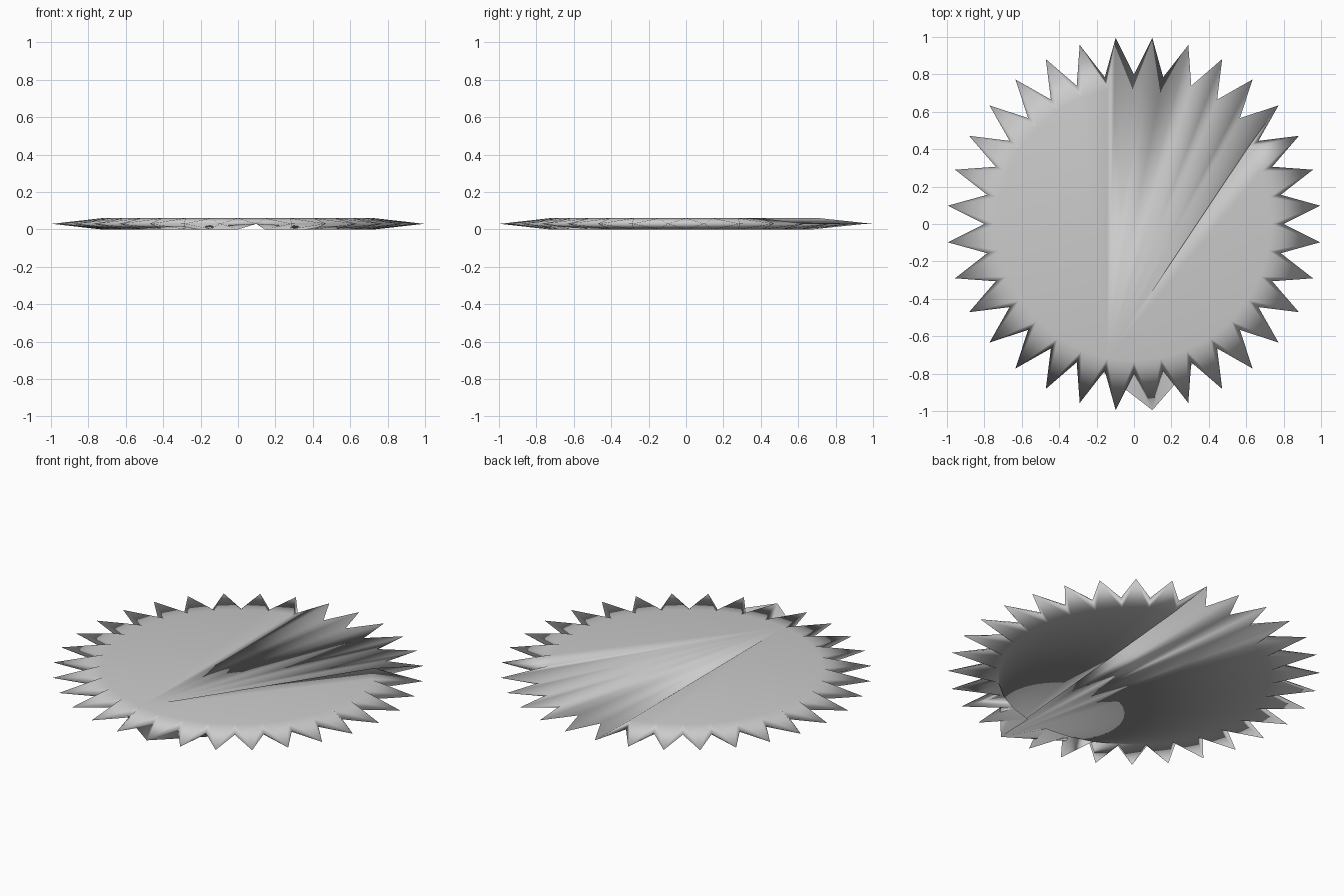
import bpy, bmesh, math

if "Cube" in bpy.data.objects:
    bpy.data.objects.remove(bpy.data.objects["Cube"])

TEETH = 32
R_TIP, R_VALLEY, R_CAP = 1.0, 0.80, 0.73
HEIGHT = 0.06
STEP = 2 * math.pi / TEETH

bm = bmesh.new()


def point(radius, index, z):
    a = index * STEP
    return bm.verts.new((radius * math.cos(a), radius * math.sin(a), z))


# Toothed rim at mid height, with a cap ring above and below
valleys = [point(R_VALLEY, i, HEIGHT / 2) for i in range(TEETH)]
tips = [point(R_TIP, i + 0.5, HEIGHT / 2) for i in range(TEETH)]


def side(z, first, last, apex_index, apex_is_tip):
    """Bevelled teeth plus a fan cap; teeth first..last are joined to the fan directly."""
    # cap ring, skipping the corners between the pleated teeth
    ring = [None if first < i <= last else point(R_CAP, i, z) for i in range(TEETH)]

    # tooth bevels
    for i in range(TEETH):
        j = (i + 1) % TEETH
        if ring[i]:
            bm.faces.new((valleys[i], tips[i], ring[i]))
        if ring[j]:
            bm.faces.new((tips[i], valleys[j], ring[j]))
        if ring[i] and ring[j]:
            if not (apex_is_tip and i == apex_index):
                bm.faces.new((tips[i], ring[j], ring[i]))

    # outline of the cap, dipping to the rim along the pleated teeth
    outline = []
    for i in range(TEETH):
        outline.append(ring[i] or valleys[i])
        if first <= i <= last or (apex_is_tip and i == apex_index):
            outline.append(tips[i])

    # fan of long triangles from a single corner
    apex = tips[apex_index] if apex_is_tip else ring[apex_index]
    k = outline.index(apex)
    loop = outline[k + 1:] + outline[:k]
    for a, b in zip(loop, loop[1:]):
        bm.faces.new((apex, a, b))


side(HEIGHT, 3, 8, 23, False)    # top: pleats at back right
side(0.0, 6, 9, 24, True)        # underside: pleats at the back

bmesh.ops.recalc_face_normals(bm, faces=bm.faces)
for f in bm.faces:
    f.smooth = True

mesh = bpy.data.meshes.new("toothed_disc")
bm.to_mesh(mesh)
bm.free()
disc = bpy.data.objects.new("toothed_disc", mesh)
bpy.context.collection.objects.link(disc)
